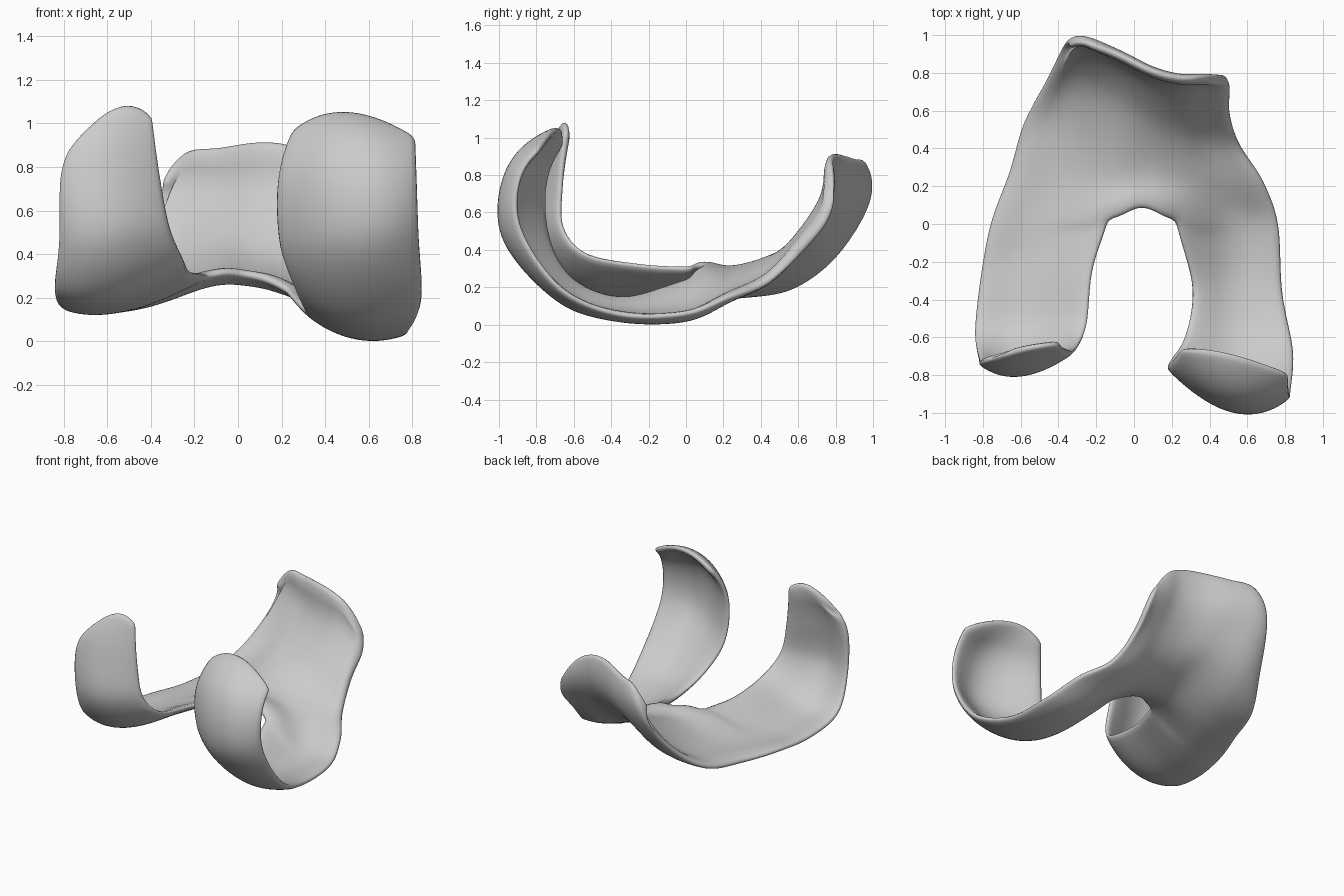
import bpy
import bmesh
from mathutils import Vector

cube = bpy.data.objects.get("Cube")
if cube:
    bpy.data.objects.remove(cube, do_unlink=True)

# Guide rails run from the rear tip of each arm, under the base, up to the front plate
right_outer = [(-.74, -.7, .91), (-.82, -.74, .76), (-.83, -.72, .45), (-.85, -.58, .22),
               (-.82, -.3, .14), (-.765, 0, .135), (-.66, .28, .13), (-.58, .55, .17),
               (-.47, .76, .33), (-.38, .93, .56), (-.35, .94, .72)]
right_crown = [(-.55, -.665, 1.07), (-.6, -.77, .78), (-.6, -.8, .45), (-.57, -.6, .19),
               (-.54, -.25, .13), (-.49, 0, .128), (-.4, .3, .15), (-.35, .6, .22),
               (-.3, .82, .38), (-.28, .985, .66), (-.24, .955, .86)]
right_inner = [(-.39, -.65, 1.02), (-.345, -.68, .72), (-.3, -.67, .5), (-.24, -.54, .355),
               (-.21, -.25, .295), (-.13, .02, .275), (-.12, .25, .24), (-.1, .55, .325),
               (-.08, .75, .45), (-.08, .905, .66), (-.08, .905, .88)]
groove = [(.04, .08, .285), (.06, .27, .24), (.08, .5, .32),
          (.1, .67, .46), (.1, .815, .67), (.1, .82, .905)]
left_inner = [(.245, -.67, .96), (.17, -.76, .72), (.18, -.73, .42), (.26, -.6, .21),
              (.3, -.33, .12), (.21, .02, .215), (.22, .25, .2), (.25, .47, .28),
              (.26, .64, .45), (.25, .775, .67), (.24, .785, .89)]
left_crown = [(.5, -.69, 1.05), (.51, -.95, .83), (.53, -.98, .45), (.54, -.69, .115),
              (.52, -.37, .01), (.5, 0, .02), (.46, .25, .12), (.41, .47, .23),
              (.4, .64, .42), (.38, .775, .63), (.36, .785, .82)]
left_outer = [(.82, -.8, .93), (.83, -.91, .74), (.84, -.89, .48), (.85, -.68, .17),
              (.79, -.36, .03), (.77, 0, .035), (.69, .23, .12), (.56, .43, .2),
              (.5, .62, .37), (.5, .75, .52), (.47, .79, .66)]

ALONG, ACROSS = 6, 5
NOTCH_ROW = 5 * ALONG      # arms join in front of this row


def spline(points, steps):
    """Smooth curve through all points, keeping its bend at both ends."""
    p = [Vector(v) for v in points]
    p = [3 * p[0] - 3 * p[1] + p[2]] + p + [3 * p[-1] - 3 * p[-2] + p[-3]]
    curve = []
    for a, b, c, d in zip(p, p[1:], p[2:], p[3:]):
        for k in range(steps):
            t = k / steps
            curve.append(b + (c - a) * t / 2 + (2 * a - 5 * b + 4 * c - d) * t * t / 2
                         + (3 * b - a - 3 * c + d) * t ** 3 / 2)
    curve.append(p[-2])
    return curve


right_rails = [spline(r, ALONG) for r in (right_outer, right_crown, right_inner)]
left_rails = [spline(r, ALONG) for r in (left_inner, left_crown, left_outer)]
groove_rail = spline(groove, ALONG)

# Loft cross-sections: two separate strips behind the notch, one sheet in front
bm = bmesh.new()
rows = []
for i in range(len(right_rails[0])):
    right = [rail[i] for rail in right_rails]
    left = [rail[i] for rail in left_rails]
    if i < NOTCH_ROW:
        gap = [None] * (2 * ACROSS - 1)
        section = spline(right, ACROSS) + gap + spline(left, ACROSS)
    else:
        section = spline(right + [groove_rail[i - NOTCH_ROW]] + left, ACROSS)
    rows.append([bm.verts.new(co) if co is not None else None for co in section])

for near, far in zip(rows, rows[1:]):
    for j in range(len(near) - 1):
        corners = (near[j], far[j], far[j + 1], near[j + 1])
        if all(corners):
            bm.faces.new(corners).smooth = True

# Rest the shell on the ground
lowest = min(v.co.z for v in bm.verts)
for v in bm.verts:
    v.co.z -= lowest

# Thin the shell towards its rim
bm.verts.index_update()
rim = {v.index for v in bm.verts if v.is_boundary}
second = {e.other_vert(v).index for v in bm.verts if v.is_boundary
          for e in v.link_edges} - rim
mesh = bpy.data.meshes.new("curved_shell")
bm.to_mesh(mesh)
bm.free()

shell = bpy.data.objects.new("curved_shell", mesh)
bpy.context.collection.objects.link(shell)
group = shell.vertex_groups.new(name="thickness")
for v in mesh.vertices:
    weight = .55 if v.index in rim else .85 if v.index in second else 1
    group.add([v.index], weight, 'REPLACE')

solid = shell.modifiers.new("shell_thickness", 'SOLIDIFY')
solid.thickness = .057
solid.offset = -1
solid.vertex_group = group.name
smooth = shell.modifiers.new("rounded_rim", 'SUBSURF')
smooth.levels = smooth.render_levels = 1

# Plain grey finish
grey = bpy.data.materials.new("light_grey")
grey.use_nodes = True
colour = (.6, .6, .6, 1)
grey.diffuse_color = colour
grey.node_tree.nodes["Principled BSDF"].inputs["Base Color"].default_value = colour
mesh.materials.append(grey)
